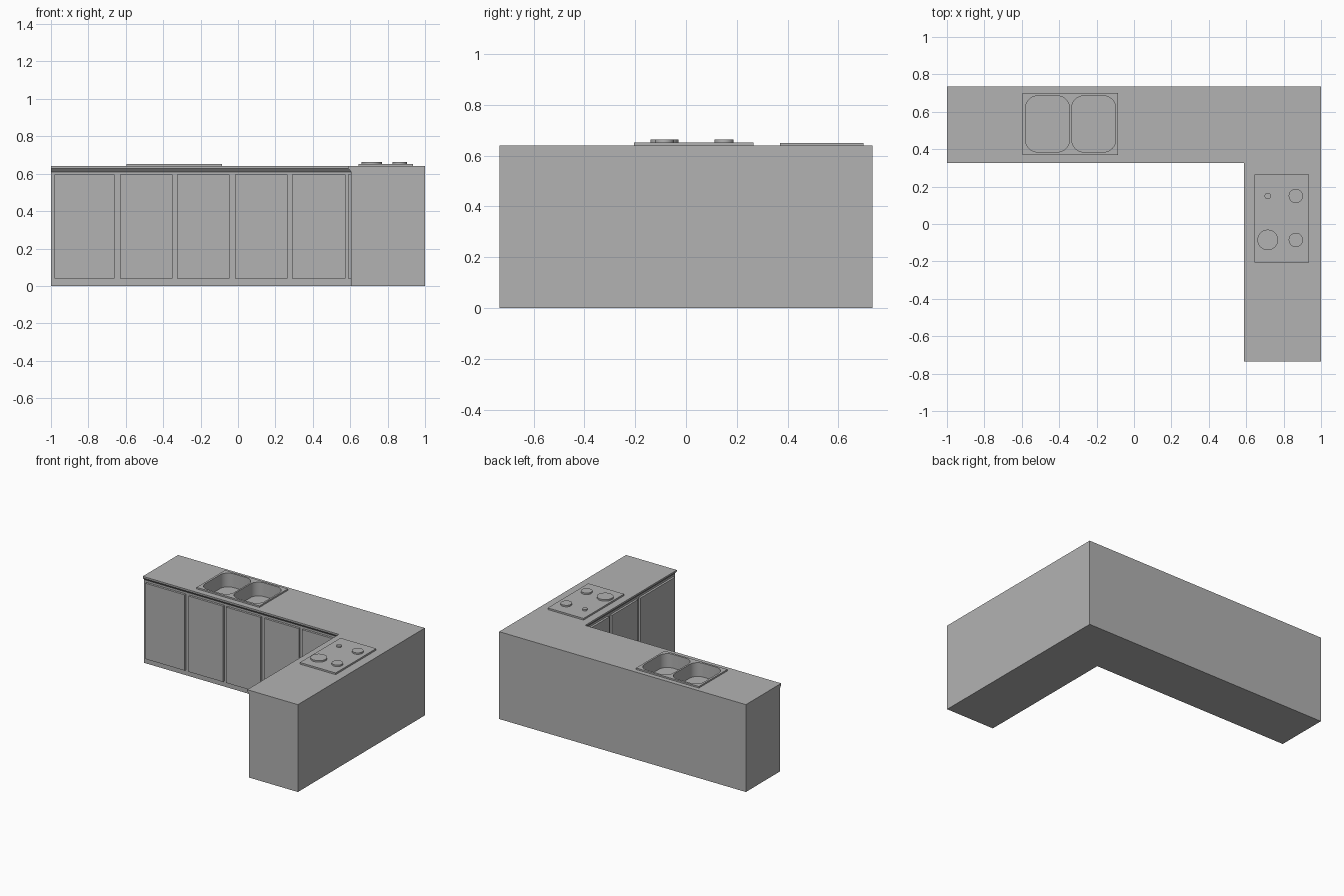
import bpy, bmesh, math
from mathutils import Vector

default = bpy.data.objects.get("Cube")
if default:
    bpy.data.objects.remove(default, do_unlink=True)

grey = bpy.data.materials.new("plain grey")
grey.use_nodes = True
grey.diffuse_color = (0.448, 0.448, 0.448, 1)
grey.node_tree.nodes["Principled BSDF"].inputs["Base Color"].default_value = grey.diffuse_color


def finish(name, bm):
    bmesh.ops.recalc_face_normals(bm, faces=bm.faces)
    mesh = bpy.data.meshes.new(name)
    bm.to_mesh(mesh)
    bm.free()
    obj = bpy.data.objects.new(name, mesh)
    mesh.materials.append(grey)
    bpy.context.collection.objects.link(obj)
    return obj


def activate(obj):
    bpy.ops.object.select_all(action='DESELECT')
    obj.select_set(True)
    bpy.context.view_layer.objects.active = obj


def smooth(obj):
    activate(obj)
    bpy.ops.object.shade_smooth_by_angle(angle=math.radians(30))


def box(name, low, high, corner=0):
    """Box between two corners, with optional rounded upright edges."""
    low, high = Vector(low), Vector(high)
    bm = bmesh.new()
    bmesh.ops.create_cube(bm, size=1)
    for v in bm.verts:
        v.co = (low + high) / 2 + v.co * (high - low)
    if corner:
        upright = [e for e in bm.edges
                   if abs(e.verts[0].co.z - e.verts[1].co.z) > 0.01]
        bmesh.ops.bevel(bm, geom=upright, offset=corner, segments=8,
                        profile=0.5, affect='EDGES')
    return finish(name, bm)


def disc(name, x, y, radius, z0, z1):
    bm = bmesh.new()
    bmesh.ops.create_cone(bm, cap_ends=True, segments=32, radius1=radius,
                          radius2=radius, depth=z1 - z0)
    bmesh.ops.translate(bm, verts=bm.verts, vec=(x, y, (z0 + z1) / 2))
    obj = finish(name, bm)
    smooth(obj)
    return obj


END = 0.735       # half depth of the whole unit
TOP = 0.64        # worktop height
FACE_X, FACE_Y = 0.605, 0.342   # cabinet faces inside the L
LIP = 0.016       # worktop overhang and door thickness

# L-shaped counter: stacked outlines, flaring into the worktop lip
bm = bmesh.new()
rings = []
for z, out in ((0, 0), (0.61, 0), (0.628, LIP), (TOP, LIP)):
    x, y = FACE_X - out, FACE_Y - out
    outline = ((-1, y), (x, y), (x, -END), (1, -END), (1, END), (-1, END))
    rings.append([bm.verts.new((*p, z)) for p in outline])
for lower, upper in zip(rings, rings[1:]):
    for i in range(len(lower)):
        j = (i + 1) % len(lower)
        bm.faces.new((lower[i], lower[j], upper[j], upper[i]))
bm.faces.new(rings[0])
bm.faces.new(rings[-1])
counter = finish("counter", bm)

# Sink plate with two basins sunk through it into the counter
sink_plate = box("sink_plate", (-0.595, 0.37, TOP), (-0.085, 0.70, 0.651))
for x0 in (-0.58, -0.333):
    cutter = box("basin_cutter", (x0, 0.385, 0.55), (x0 + 0.235, 0.685, 0.75), 0.065)
    cutter.hide_render = True
    for target in (counter, sink_plate):
        activate(target)
        cut = target.modifiers.new("basin", 'BOOLEAN')
        cut.operation, cut.solver, cut.object = 'DIFFERENCE', 'EXACT', cutter
        bpy.ops.object.modifier_apply(modifier=cut.name)
    bpy.data.objects.remove(cutter, do_unlink=True)
smooth(counter)
smooth(sink_plate)

# Cabinet doors along the back run, then along the side run
back_doors = ((-0.98, -0.66), (-0.63, -0.35), (-0.325, -0.045), (-0.015, 0.265), (0.29, 0.575))
for i, (a, b) in enumerate(back_doors, 1):
    box(f"back_door_{i}", (a, FACE_Y - LIP, 0.04), (b, FACE_Y, 0.595))
side_doors = ((-0.715, -0.315), (-0.285, 0.015), (0.045, 0.31))
for i, (a, b) in enumerate(side_doors, 1):
    box(f"side_door_{i}", (FACE_X - LIP, a, 0.04), (FACE_X, b, 0.595))

# Hob with four hotplates
HOB = 0.652
box("hob_plate", (0.645, -0.205, TOP), (0.935, 0.265, HOB))
hotplates = ((0.715, 0.15, 0.017), (0.865, 0.15, 0.038),
             (0.715, -0.085, 0.055), (0.865, -0.085, 0.038))
for i, (x, y, radius) in enumerate(hotplates, 1):
    disc(f"hotplate_{i}", x, y, radius, HOB, 0.663)
